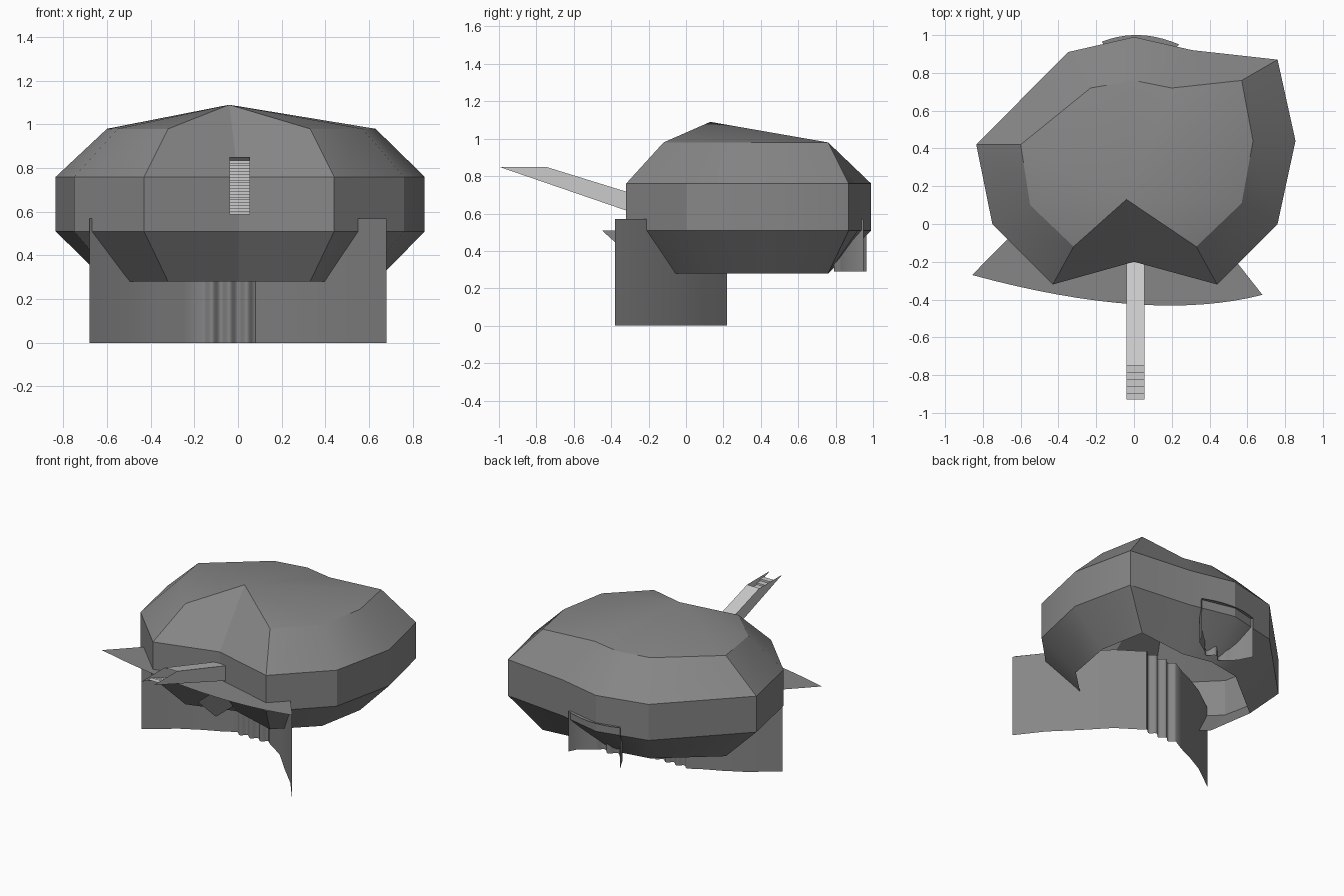
import bpy, bmesh, math

if "Cube" in bpy.data.objects:
    bpy.data.objects.remove(bpy.data.objects["Cube"])

# Dark grey for the shell and curtains
dark = bpy.data.materials.new("dark_grey")
dark.diffuse_color = (.24, .24, .24, 1)
dark.use_nodes = True
dark.node_tree.nodes["Principled BSDF"].inputs["Base Color"].default_value = dark.diffuse_color


def make(name, verts, faces, angle=25, mat=None):
    """Mesh object with consistent normals and sharp edges kept."""
    me = bpy.data.meshes.new(name)
    me.from_pydata(verts, [], faces)
    bm = bmesh.new()
    bm.from_mesh(me)
    bmesh.ops.recalc_face_normals(bm, faces=bm.faces)
    bm.to_mesh(me)
    bm.free()
    if mat:
        me.materials.append(mat)
    ob = bpy.data.objects.new(name, me)
    bpy.context.collection.objects.link(ob)
    bpy.ops.object.select_all(action='DESELECT')
    ob.select_set(True)
    bpy.context.view_layer.objects.active = ob
    bpy.ops.object.shade_smooth_by_angle(angle=math.radians(angle))
    return ob


def curtain(name, path, z0, z1):
    """Thin vertical sheet following a plan path."""
    n = len(path)
    verts = [(x, y, z) for z in (z0, z1) for x, y in path]
    return make(name, verts, [(i, i + 1, n + i + 1, n + i) for i in range(n - 1)], 60, dark)


def plate(name, path, z):
    """Thin level sheet with a given plan outline."""
    return make(name, [(x, y, z) for x, y in path], [tuple(range(len(path)))], mat=dark)


def arc(a, b, c, n=16):
    """Plan arc from a to c, passing through b half way."""
    m = [2 * b[i] - (a[i] + c[i]) / 2 for i in (0, 1)]
    out = []
    for k in range(n + 1):
        t = k / n
        out.append(tuple((1 - t) ** 2 * a[i] + 2 * t * (1 - t) * m[i] + t * t * c[i] for i in (0, 1)))
    return out


def folds(a, b, waves, depth, seg=10):
    """Wavy plan line between two points."""
    n = waves * seg
    return [(a[0] + (b[0] - a[0]) * k / n,
             a[1] + (b[1] - a[1]) * k / n - depth * (1 - math.cos(k * 2 * math.pi / seg)) / 2)
            for k in range(n + 1)]


# Faceted shell: notched at the front, open underneath
outer = [(0, -.20), (.44, -.32), (.76, 0), (.855, .44), (.76, .87), (.31, .92),
         (0, .99), (-.35, .91), (-.835, .42), (-.75, 0), (-.43, -.32)]
inner = [(0, -.02), (.33, -.12), (.57, .11), (.63, .44), (.57, .76), (.20, .72),
         (0, .76), (-.23, .72), (-.60, .42), (-.55, .10), (-.32, -.12)]
N = len(outer)
verts = [(x, y, .28) for x, y in inner]
verts += [(x, y, z) for z in (.51, .76) for x, y in outer]
verts += [(x, y, .98) for x, y in inner[1:]] + [(-.04, .13, 1.09)]
top, apex = 3 * N - 1, 4 * N - 1
faces = []
for r in (0, N):
    faces += [(r + i, r + (i + 1) % N, r + N + (i + 1) % N, r + N + i) for i in range(N)]
for i in range(1, N - 1):
    faces += [(2 * N + i, 2 * N + i + 1, top + i + 1, top + i), (top + i, top + i + 1, apex)]
faces += [(2 * N, 2 * N + 1, top + 1, apex), (2 * N, apex, top + N - 1, 3 * N - 1)]
make("shell", verts, faces, mat=dark)

# Front curtain hanging to the ground, folded at its middle
front_path = [(.68, -.38), (.55, -.21), (.40, -.06), (.25, .10), (.10, .20)]
front_path += folds((.08, .22), (-.16, .22), 3, .03)
front_path += [(-.25, .17), (-.36, .12), (-.49, .05), (-.68, -.09)]
curtain("front_curtain", front_path, 0, .57)

# Front ledge level with the curtain top
edge = arc((-.857, -.27), (0, -.425), (.68, -.375))
plate("front_ledge", edge + [(.55, -.21), (.40, -.06), (-.49, .05), (-.67, -.08)], .57)

# Rear curtain and rear ledge
rear_path = [(.24, .95), (.21, .89), (.15, .85)]
rear_path += folds((.12, .83), (-.08, .83), 2, .04) + [(-.12, .87), (-.17, .965)]
curtain("rear_curtain", rear_path, .29, .57)
edge = arc((.24, .95), (.03, 1.0), (-.17, .965), 10)
plate("rear_ledge", edge + [(-.08, .83), (.12, .83)], .57)

# Stairway: side walls and sloping cover
X0, X1 = -.04, .055
side = [(-.20, .575), (-1.0, .85), (-.75, .85), (-.20, .68)]
make("stair_case", [(x, y, z) for x in (X0, X1) for y, z in side],
     [(0, 1, 2, 3), (4, 5, 6, 7), (3, 2, 6, 7)])

# Steps between the walls, with a short riser at the foot
profile, count = [(-.20, .51), (-.20, .57)], 20
for k in range(1, count + 1):
    z = .575 + .26 * k / count
    profile += [(profile[-1][0], z), (-.20 - .73 * k / count, z)]
n = len(profile)
make("steps", [(x, y, z) for x in (X0, X1) for y, z in profile],
     [(i, i + 1, n + i + 1, n + i) for i in range(n - 1)])

# Thin bracket under the stair foot
make("bracket", [(.005, y, z) for y, z in ((-.45, .51), (-.20, .51), (-.06, .33), (-.25, .33))],
     [(0, 1, 2, 3)], mat=dark)
